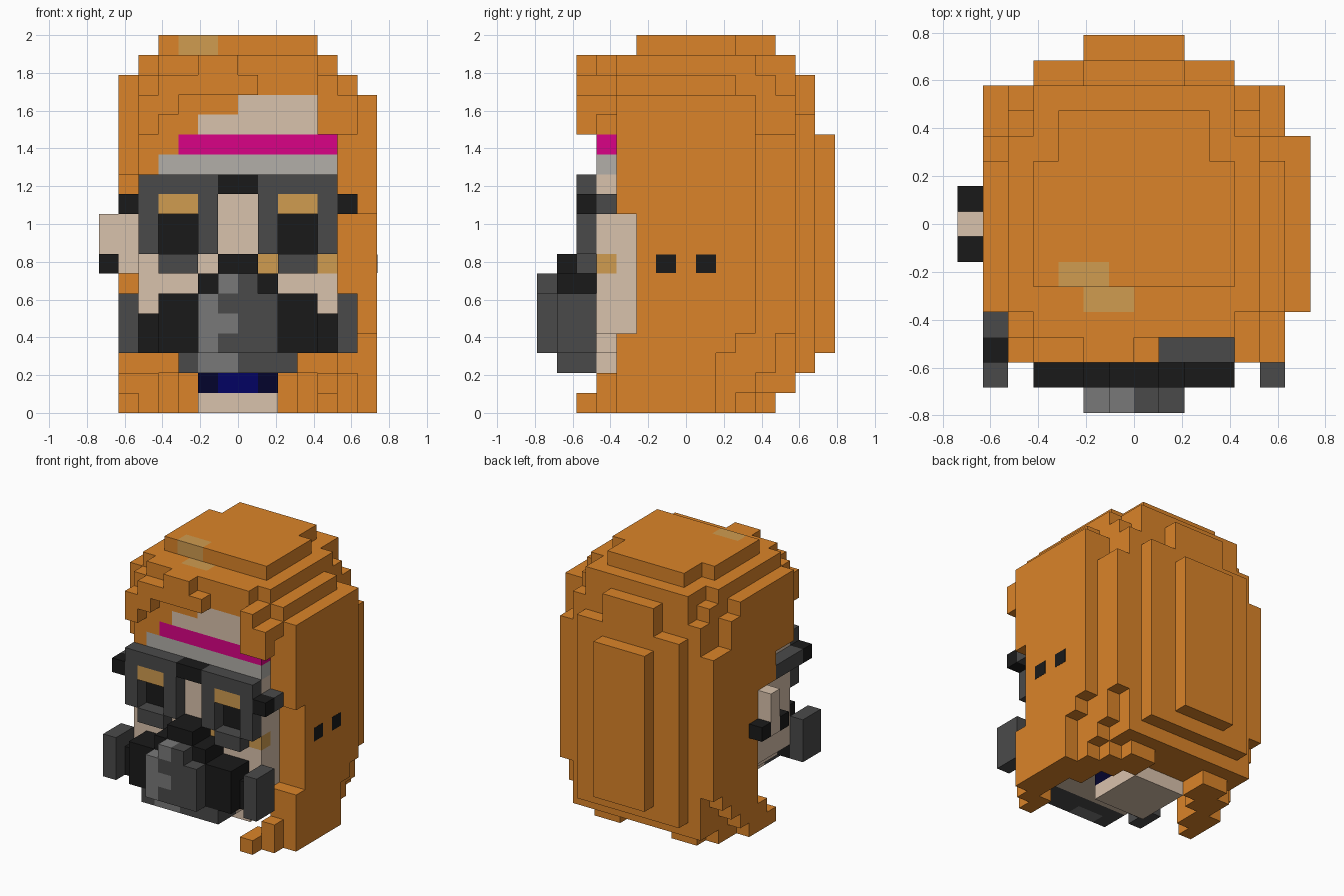
import bpy
import bmesh
from mathutils import Vector

default = bpy.data.objects.get("Cube")
if default:
    bpy.data.objects.remove(default)

# The bust is laid out on a block grid, 14 wide, 15 deep and 19 high
UNIT = 2 / 19
ORIGIN = Vector((-7 * UNIT, -7.5 * UNIT, 0))


def material(name, code):
    """Make one flat material from an sRGB hex colour."""
    srgb = [int(code[n:n + 2], 16) / 255 for n in (0, 2, 4)]
    linear = [((c + 0.055) / 1.055) ** 2.4 if c > 0.04 else c / 12.92 for c in srgb]
    mat = bpy.data.materials.new(name)
    mat.use_nodes = True
    mat.diffuse_color = (*linear, 1)
    mat.node_tree.nodes["Principled BSDF"].inputs["Base Color"].default_value = (*linear, 1)
    return mat


orange = material("hair orange", "DB8429")
skin = material("skin", "D9C2AC")
grey = material("dark grey", "4A4A4A")
black = material("soft black", "1A1A1A")
silver = material("band silver", "B2AFA9")
steel = material("mask steel", "797979")
pink = material("band pink", "DA0286")
navy = material("collar navy", "020262")
midnight = material("collar midnight", "04042C")
gold = material("gold", "D09C50")

cells = {}


def span(value):
    first, last = value if isinstance(value, tuple) else (value, value)
    return range(first, last + 1)


def fill(part, mat, x, y, z):
    """Fill an inclusive range of blocks; later fills win."""
    for i in span(x):
        for j in span(y):
            for k in span(z):
                cells[i, j, k] = (part, mat)


def hair(x, y, z):
    fill("hair", orange, x, y, z)


# Hair crown, narrowing toward the top
hair(x=(3, 10), y=(5, 9), z=18)
hair(x=(4, 9), y=(5, 11), z=18)
hair(x=(2, 11), y=(4, 10), z=17)
hair(x=(3, 10), y=(3, 12), z=17)
hair(x=(5, 6), y=2, z=17)
hair(x=(1, 12), y=(4, 9), z=16)
hair(x=(2, 11), y=(3, 11), z=16)
hair(x=(3, 10), y=12, z=16)
hair(x=(2, 11), y=(4, 12), z=(12, 15))

# Fringe stepping down on both sides of the forehead
hair(x=(4, 7), y=2, z=16)
hair(x=3, y=2, z=(15, 16))
hair(x=2, y=2, z=(14, 15))
hair(x=(2, 6), y=3, z=15)
hair(x=(2, 4), y=3, z=14)
hair(x=(2, 3), y=3, z=13)
hair(x=2, y=3, z=12)
hair(x=11, y=3, z=(14, 16))
hair(x=11, y=2, z=(14, 16))
hair(x=12, y=(2, 3), z=15)
hair(x=12, y=2, z=14)

# Back of the hair in stepped layers
hair(x=(2, 11), y=(8, 12), z=(2, 13))
hair(x=(3, 10), y=13, z=(2, 14))
hair(x=(5, 8), y=13, z=(15, 16))
hair(x=(5, 8), y=14, z=(3, 13))

# Hair on the left, covering the ear
hair(x=12, y=(4, 10), z=(14, 15))
hair(x=12, y=(4, 12), z=(10, 13))
hair(x=12, y=(5, 12), z=(4, 9))
hair(x=12, y=(4, 11), z=(2, 3))
hair(x=12, y=(3, 10), z=1)
hair(x=12, y=(3, 9), z=0)
hair(x=11, y=(2, 3), z=0)
hair(x=13, y=(4, 10), z=(10, 15))
hair(x=13, y=(5, 10), z=(4, 9))
hair(x=13, y=(4, 9), z=3)
hair(x=13, y=(4, 8), z=(0, 2))

# Hair on the right, tucked behind the ear
hair(x=1, y=(4, 10), z=(14, 15))
hair(x=1, y=(4, 12), z=(12, 13))
hair(x=1, y=(6, 12), z=(10, 11))
hair(x=1, y=(8, 12), z=(4, 9))
hair(x=1, y=(8, 11), z=3)
hair(x=1, y=(8, 10), z=2)
hair(x=1, y=(7, 9), z=1)
hair(x=1, y=(6, 8), z=0)

# Hair tips curving around behind the neck
hair(x=(2, 11), y=(10, 12), z=1)
for columns, inner, outer in (((2, 11), 7, 10), ((3, 10), 9, 11), ((4, 9), 10, 11)):
    for column in columns:
        hair(x=column, y=(inner, outer), z=(0, 1))

# Shine on the crown
fill("hair", gold, x=(4, 5), y=5, z=18)
fill("hair", gold, x=(5, 6), y=4, z=17)

# Head, forehead and neck
fill("head", skin, x=(2, 11), y=(3, 7), z=(4, 11))
fill("head", skin, x=(3, 10), y=(3, 7), z=3)
fill("head", skin, x=(4, 9), y=(3, 7), z=2)
fill("head", skin, x=(5, 10), y=3, z=14)
fill("head", skin, x=(7, 10), y=3, z=15)
fill("head", gold, x=8, y=3, z=7)
fill("head", gold, x=11, y=3, z=7)
fill("neck", skin, x=(5, 8), y=(6, 9), z=0)
fill("collar", midnight, x=(5, 8), y=(6, 9), z=1)
fill("collar", navy, x=(6, 7), y=(6, 9), z=1)

# Exposed right ear with its two studs
fill("right_ear", skin, x=(0, 1), y=7, z=(7, 9))
for row in (6, 8):
    fill("ear_studs", black, x=0, y=row, z=7)

# Headband
fill("headband", silver, x=(3, 11), y=3, z=12)
fill("headband", pink, x=(4, 11), y=3, z=13)

# Goggles: mirrored frames, lenses and strap ends
fill("goggles", grey, x=(2, 11), y=2, z=11)
fill("goggles", black, x=(6, 7), y=2, z=11)
for outer, lens, inner in ((2, (3, 4), 5), (11, (9, 10), 8)):
    fill("goggles", grey, x=outer, y=2, z=(8, 10))
    fill("goggles", grey, x=inner, y=2, z=(8, 10))
    fill("goggles", grey, x=lens, y=2, z=7)
    fill("lenses", black, x=lens, y=3, z=(8, 9))
    fill("lenses", gold, x=lens, y=2, z=10)
for end in (1, 12):
    fill("goggle_strap", black, x=end, y=2, z=10)
    fill("goggle_strap", grey, x=end, y=3, z=10)
fill("goggle_strap", grey, x=1, y=(4, 5), z=10)

# Breathing mask with a two-tone snout and side filters
fill("mask", black, x=(2, 11), y=2, z=(3, 4))
fill("mask", black, x=(3, 10), y=(1, 2), z=(3, 5))
fill("mask", black, x=(5, 8), y=(1, 2), z=6)
fill("mask", black, x=(6, 7), y=(1, 2), z=7)
fill("mask", grey, x=(4, 9), y=(1, 2), z=2)
fill("snout", grey, x=(5, 8), y=0, z=(3, 5))
fill("snout", grey, x=(6, 7), y=0, z=6)
fill("snout", steel, x=5, y=0, z=(3, 5))
for level in (4, 6):
    fill("snout", steel, x=6, y=0, z=level)
fill("mask", steel, x=(5, 6), y=1, z=2)
for end in (1, 12):
    fill("mask_filters", grey, x=end, y=(1, 2), z=(3, 5))


def build_part(part):
    """Skin the exposed sides of one part's blocks."""
    bm = bmesh.new()
    mats = []
    for cell, (owner, mat) in cells.items():
        if owner != part:
            continue
        if mat not in mats:
            mats.append(mat)
        for axis in range(3):
            for sign in (-1, 1):
                beside = list(cell)
                beside[axis] += sign
                if tuple(beside) in cells:
                    continue
                normal, u = Vector(), Vector()
                normal[axis] = sign / 2
                u[(axis + 1) % 3] = 0.5
                v = normal.cross(u) * 2
                centre = Vector(cell) + Vector((0.5, 0.5, 0.5)) + normal
                corners = (-u - v, u - v, u + v, v - u)
                face = bm.faces.new([bm.verts.new(ORIGIN + (centre + c) * UNIT) for c in corners])
                face.material_index = mats.index(mat)
    bmesh.ops.remove_doubles(bm, verts=bm.verts, dist=UNIT / 100)
    mesh = bpy.data.meshes.new(part)
    bm.to_mesh(mesh)
    bm.free()
    for mat in mats:
        mesh.materials.append(mat)
    bpy.context.collection.objects.link(bpy.data.objects.new(part, mesh))


for part in dict.fromkeys(owner for owner, mat in cells.values()):
    build_part(part)

# Studs showing through the hair on the left, as thin plates
for n, row in enumerate((6, 8)):
    at = ORIGIN + Vector((14, row + 0.5, 7.5)) * UNIT
    bpy.ops.mesh.primitive_cube_add(size=1, location=at)
    plate = bpy.context.object
    plate.name = f"left_stud_{n + 1}"
    plate.scale = (0.003, UNIT, UNIT * 0.95)
    bpy.ops.object.transform_apply(location=False, rotation=False, scale=True)
    plate.data.materials.append(black)
